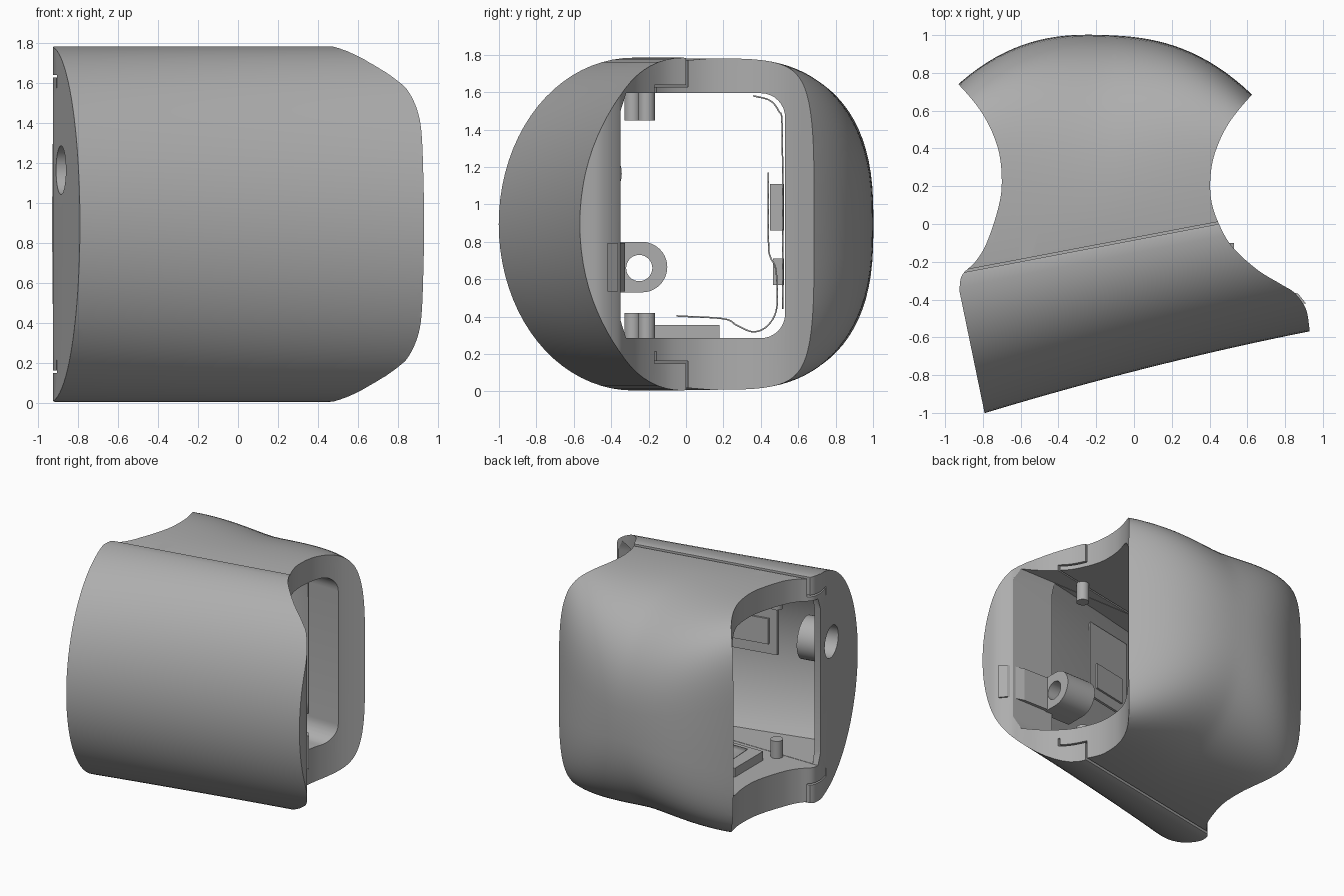
import bpy, bmesh, math
from mathutils import Vector

cube = bpy.data.objects.get("Cube")
if cube:
    bpy.data.objects.remove(cube)

MID, HALF = 0.895, 0.89

grey = bpy.data.materials.new("satin grey")
grey.use_nodes = True
grey.diffuse_color = (0.42, 0.42, 0.42, 1)
grey.node_tree.nodes["Principled BSDF"].inputs["Base Color"].default_value = (0.42, 0.42, 0.42, 1)


def span(a, b, n):
    return [a + (b - a) * i / (n - 1) for i in range(n)]


def loft(name, rings, caps=True):
    """Skin a list of equal rings; caps=False leaves an open ribbon."""
    bm = bmesh.new()
    rows = [[bm.verts.new(p) for p in ring] for ring in rings]
    n = len(rows[0])
    for a, b in zip(rows, rows[1:]):
        for i in range(n if caps else n - 1):
            j = (i + 1) % n
            bm.faces.new((a[i], a[j], b[j], b[i]))
    if caps:
        bm.faces.new(rows[0])
        bm.faces.new(rows[-1])
    bmesh.ops.recalc_face_normals(bm, faces=bm.faces)
    mesh = bpy.data.meshes.new(name)
    bm.to_mesh(mesh)
    bm.free()
    mesh.materials.append(grey)
    obj = bpy.data.objects.new(name, mesh)
    bpy.context.collection.objects.link(obj)
    return obj


def prism_x(name, outline, x0, x1):
    return loft(name, [[(x, y, z) for y, z in outline] for x in (x0, x1)])


def prism_z(name, plan, z0, z1):
    return loft(name, [[(x, y, z) for x, y in plan] for z in (z0, z1)])


def box(name, x, y, z):
    return prism_x(name, [(y[0], z[0]), (y[1], z[0]), (y[1], z[1]), (y[0], z[1])], *x)


def cylinder(name, a, b, r, n=32):
    a, b = Vector(a), Vector(b)
    turn = (b - a).to_track_quat('Z', 'Y')
    ring = [turn @ Vector((r * math.cos(t), r * math.sin(t), 0))
            for t in (2 * math.pi * i / n for i in range(n))]
    return loft(name, [[p + c for p in ring] for c in (a, b)])


def carve(obj, cutter, mode='DIFFERENCE'):
    mod = obj.modifiers.new("cut", 'BOOLEAN')
    mod.operation, mod.object, mod.solver = mode, cutter, 'EXACT'
    graph = bpy.context.evaluated_depsgraph_get()
    graph.update()
    mesh = bpy.data.meshes.new_from_object(obj.evaluated_get(graph))
    obj.modifiers.clear()
    obj.data = mesh
    bpy.data.objects.remove(cutter)


def spline(pts, steps=8):
    out = []
    p = [Vector(q) for q in pts]
    p = [2 * p[0] - p[1]] + p + [2 * p[-1] - p[-2]]
    for a, b, c, d in zip(p, p[1:], p[2:], p[3:]):
        for t in (i / steps for i in range(steps)):
            out.append(0.5 * (2 * b + (c - a) * t + (2 * a - 5 * b + 4 * c - d) * t * t
                              + (3 * b - a - 3 * c + d) * t ** 3))
    return [tuple(v) for v in out] + [pts[-1]]


# Body curves along the width
def seam(x):
    return -0.085 + 0.19 * x


def front(x):
    return -0.78 + 0.256 * x - 0.03 * x * x


def back(x):
    u = (x + 0.15) / 0.78
    return max(1 - 0.29 * abs(u) ** 2.5 - 0.03 * u, seam(x) + 0.25)


def front_skin(x, z):
    return seam(x) - (seam(x) - front(x)) * math.sqrt(1 - ((z - MID) / HALF) ** 2)


def body_ring(x):
    s, s2 = seam(x), seam(x) + 0.14
    # elliptical front half with a softened lip at the seam
    ring = [(x, s + 0.01, MID - HALF + 0.006)]
    for t in span(-math.pi / 2, math.pi / 2, 41):
        ring.append((x, s - 0.015 - (s - 0.015 - front(x)) * math.cos(t), MID + HALF * math.sin(t)))
    ring += [(x, s + 0.01, MID + HALF - 0.006), (x, s + 0.012, MID + HALF - 0.014)]
    # squarer back half, boxier towards the ends
    u = max(-1.1, min(1.1, (x + 0.15) / 0.78))
    n = 2.7 + (1.5 - 0.4 * u) * abs(u) ** 1.6
    for t in span(math.pi / 2, -math.pi / 2, 49):
        c, d = abs(math.cos(t)) ** (2 / n), abs(math.sin(t)) ** (2 / n)
        ring.append((x, s2 + (back(x) - s2) * c, MID + math.copysign(HALF - 0.004, t) * d))
    ring.append((x, s + 0.012, MID - HALF + 0.014))
    return ring


body = loft("body_shell", [body_ring(x) for x in span(-1.0, 0.98, 45)])

# Plan outline with scooped ends
right = spline([(0.93, -0.56), (0.91, -0.45), (0.85, -0.365), (0.78, -0.32), (0.65, -0.24),
                (0.52, -0.12), (0.45, 0), (0.41, 0.12), (0.405, 0.25), (0.43, 0.38),
                (0.5, 0.53), (0.62, 0.68), (0.76, 0.82)])
left = spline([(-1.05, 0.84), (-0.93, 0.74), (-0.8, 0.58), (-0.72, 0.4), (-0.70, 0.22),
               (-0.72, 0.08), (-0.78, -0.1), (-0.84, -0.2), (-0.91, -0.27), (-0.925, -0.35)])
plan = [(0.935, -1.2)] + right + [(0.8, 1.2), (-1.1, 1.2)] + left + [(-0.75, -1.2)]
carve(body, prism_z("plan_cutter", plan, -0.2, 2), 'INTERSECT')

# Through opening with rounded back corners
low, high, rear, r = 0.285, 1.595, 0.53, 0.13
opening = [(-0.32, high), (-0.35, 1.5), (-0.35, 0.38), (-0.32, low)]
for cz, start in ((low + r, -90), (high - r, 0)):
    opening += [(rear - r + r * math.cos(t), cz + r * math.sin(t))
                for t in span(math.radians(start), math.radians(start + 90), 9)]
carve(body, prism_x("opening_cutter", opening, -1.2, 1.2))


# Deeper pocket that follows the front wall and the slanted end cap
def pocket_ring(x, slant=0):
    ring = [(x, min(front_skin(x, z) + 0.09, -0.3), z) for z in span(0.287, 1.593, 25)]
    ring += [(x, -0.2, 1.593), (x, -0.2, 0.287)]
    return [(x + slant * (-0.35 - y), y, z) for x, y, z in ring]


pocket = [pocket_ring(-0.87, 0.2)] + [pocket_ring(x) for x in span(-0.7, 0.47, 8)]
carve(body, loft("pocket_cutter", pocket))

# Stepped joint between the two shells, top and bottom
joint = [(0, 1), (0.012, 1), (0.012, 0.733), (-0.178, 0.733), (-0.178, 0.68),
         (-0.19, 0.68), (-0.19, 0.745), (0, 0.745)]
for sign in (1, -1):
    carve(body, loft("joint_cutter", [[(x, seam(x) + v, MID + sign * h) for v, h in joint]
                                      for x in (-1.1, 1.1)]))

# Round port through the flat end cap, with its inner collar
axis = Vector((0.98, 0.2, 0))
port = Vector((-0.885, -0.54, 1.165))
collar = cylinder("port_collar", port + axis * 0.03, port + axis * 0.2, 0.16, 40)
carve(collar, cylinder("collar_cutter", port - axis * 0.1, port + axis * 0.3, 0.122, 40))
carve(body, cylinder("port_cutter", port - axis * 0.2, port + axis * 0.2, 0.122, 40))

# Screw lug near the flared end, with the arm that ties it to the flare
lug_outline = [(-0.42, 0.77), (-0.42, 0.56), (-0.39, 0.53)]
lug_outline += [(-0.235 + 0.135 * math.cos(t), 0.665 + 0.135 * math.sin(t))
                for t in span(-math.pi / 2, math.pi / 2, 21)] + [(-0.39, 0.8)]
lug = prism_x("screw_lug", lug_outline, 0.28, 0.53)
carve(lug, cylinder("lug_cutter", (0.2, -0.25, 0.66), (0.7, -0.25, 0.66), 0.07))
prism_z("lug_arm", [(0.5, -0.42), (0.91, -0.42), (0.87, -0.37), (0.74, -0.33), (0.5, -0.325)], 0.535, 0.795)

# Locating pins on floor and ceiling
pins = []
for side, x, y in (("left", 0.3, -0.21), ("right", -0.59, -0.285)):
    for level, z0, z1 in (("lower", 0.27, 0.42), ("upper", 1.45, 1.61)):
        pins.append(cylinder(f"{level}_pin_{side}", (x, y, z0), (x, y, z1), 0.045, 24))

# Flexible strip, liner and small blocks inside the cavity
strip_path = spline([(0.445, 1.17), (0.445, 0.8), (0.455, 0.72), (0.485, 0.65), (0.49, 0.45),
                     (0.44, 0.35), (0.36, 0.315), (0.27, 0.35), (0.2, 0.385), (-0.05, 0.4)], 5)
liner_path = spline([(0.36, 1.585), (0.45, 1.56), (0.5, 1.5), (0.518, 1.42), (0.52, 0.9), (0.52, 0.44)], 5)
ribbons = []
for name, path, x0, x1 in (("flex_strip", strip_path, -0.5, -0.1), ("cavity_liner", liner_path, -0.45, 0.25)):
    ribbon = loft(name, [[(x, y, z) for y, z in path] for x in (x0, x1)], caps=False)
    ribbon.modifiers.new("thickness", 'SOLIDIFY').thickness = 0.008
    ribbons.append(ribbon)
box("upper_chip", (-0.35, -0.15), (0.45, 0.525), (0.86, 1.11))
box("lower_chip", (-0.35, -0.15), (0.465, 0.525), (0.57, 0.71))
box("floor_block", (-0.55, 0.0), (-0.17, 0.18), (0.28, 0.355))

# Upright board in the front pocket, with a small raised panel
for name, x0, x1, y, z0, z1 in (("pocket_board", -0.4, 0.0, -0.5, 0.92, 1.52),
                                ("board_panel", -0.34, -0.06, -0.485, 1.0, 1.2)):
    prism_z(name, [(x0, y + 0.2 * x0), (x1, y + 0.2 * x1),
                   (x1, y + 0.2 * x1 + 0.02), (x0, y + 0.2 * x0 + 0.02)], z0, z1)

# Smooth the curved parts and keep their edges crisp
bpy.ops.object.select_all(action='DESELECT')
for obj in [body, collar, lug] + pins + ribbons:
    obj.select_set(True)
bpy.context.view_layer.objects.active = body
bpy.ops.object.shade_smooth_by_angle(angle=math.radians(25))
